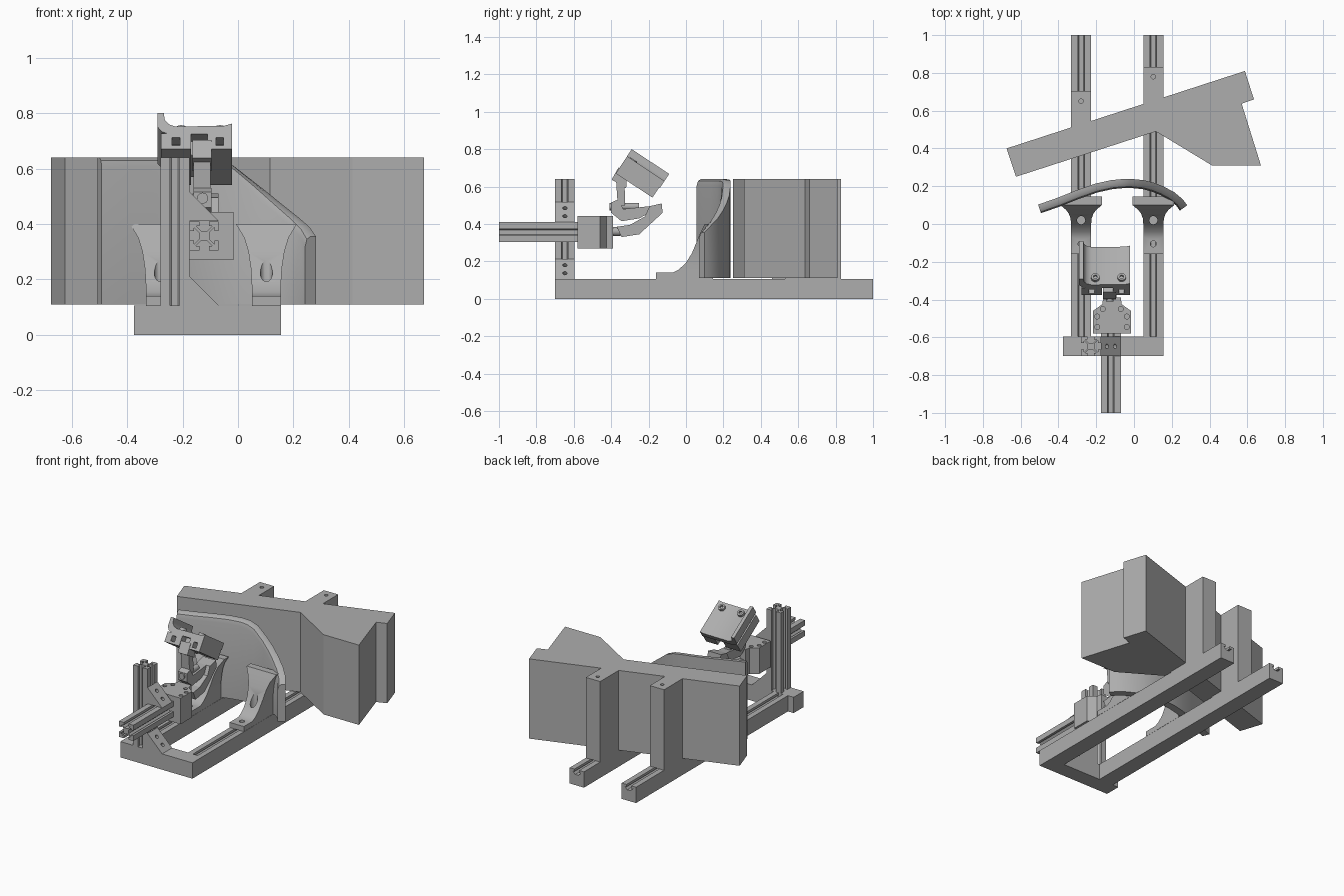
import bpy, bmesh, math
from mathutils import Matrix, Vector

if "Cube" in bpy.data.objects:
    bpy.data.objects.remove(bpy.data.objects["Cube"])

grey = bpy.data.materials.new("plain grey")
grey.use_nodes = True
grey.diffuse_color = (0.42, 0.42, 0.42, 1)
grey.node_tree.nodes["Principled BSDF"].inputs["Base Color"].default_value = (0.42, 0.42, 0.42, 1)


def finish(name, bm, matrix=None):
    bmesh.ops.recalc_face_normals(bm, faces=bm.faces)
    mesh = bpy.data.meshes.new(name)
    bm.to_mesh(mesh)
    bm.free()
    mesh.materials.append(grey)
    ob = bpy.data.objects.new(name, mesh)
    bpy.context.collection.objects.link(ob)
    if matrix:
        ob.matrix_world = matrix
    return ob


def loft(name, rings, matrix=None):
    """Skin a list of equal-length closed rings and cap both ends."""
    bm = bmesh.new()
    rows = [[bm.verts.new(p) for p in ring] for ring in rings]
    n = len(rows[0])
    for a, b in zip(rows, rows[1:]):
        for i in range(n):
            j = (i + 1) % n
            bm.faces.new((a[i], a[j], b[j], b[i]))
    bm.faces.new(rows[0])
    bm.faces.new(rows[-1])
    return finish(name, bm, matrix)


def prism(name, pts, axis, lo, hi, matrix=None):
    place = {"x": lambda a, b, t: (t, a, b),
             "y": lambda a, b, t: (a, t, b),
             "z": lambda a, b, t: (a, b, t)}[axis]
    return loft(name, [[place(a, b, t) for a, b in pts] for t in (lo, hi)], matrix)


def box(name, x0, x1, y0, y1, z0, z1, matrix=None):
    return prism(name, [(x0, y0), (x1, y0), (x1, y1), (x0, y1)], "z", z0, z1, matrix)


def rod(name, start, end, radius, sides=20):
    a, b = Vector(start), Vector(end)
    bm = bmesh.new()
    turn = (b - a).to_track_quat("Z", "Y").to_matrix().to_4x4()
    bmesh.ops.create_cone(bm, cap_ends=True, segments=sides, radius1=radius, radius2=radius,
                          depth=(b - a).length, matrix=Matrix.Translation((a + b) / 2) @ turn)
    return finish(name, bm)


def cut(ob, cutters):
    """Subtract the cutters, then discard them."""
    for c in cutters:
        m = ob.modifiers.new("hole", "BOOLEAN")
        m.operation, m.solver, m.object = "DIFFERENCE", "EXACT", c
    bpy.context.view_layer.update()
    deps = bpy.context.evaluated_depsgraph_get()
    mesh = bpy.data.meshes.new_from_object(ob.evaluated_get(deps))
    ob.modifiers.clear()
    ob.data = mesh
    for c in cutters:
        bpy.data.objects.remove(c)


def smooth(ob, angle=35):
    bpy.ops.object.select_all(action="DESELECT")
    ob.select_set(True)
    bpy.context.view_layer.objects.active = ob
    bpy.ops.object.shade_smooth_by_angle(angle=math.radians(angle))


H = 0.0525  # half width of the extruded bars


def slotted(cx, cy, sides):
    """Square bar section; T-slots start at the top and go clockwise."""
    slot = [(-.017, H), (-.017, H - .016), (-.03, H - .016), (-.012, H - .034)]
    slot += [(-a, b) for a, b in reversed(slot)]
    pts = []
    for k in range(4):
        side = [(-H, H)] + (slot if k in sides else [])
        c, s = math.cos(k * math.pi / 2), math.sin(k * math.pi / 2)
        pts += [(cx + a * c + b * s, cy - a * s + b * c) for a, b in side]
    return pts


# Base frame
for side, x in (("right", -.28), ("left", .1025)):
    prism(side + "_rail", slotted(x, H, [0]), "y", -.60, 1.0)
box("front_crossbar", -.375, .155, -.70, -.595, 0, .105)

# Rear columns with screw holes
for side, x, y0, y1, hole in (("right", -.28, .46, .705, .65), ("left", .1025, .53, .83, .78)):
    column = box(side + "_column", x - H, x + H, y0, y1, .105, .64)
    cut(column, [rod("drill", (x, hole, .58), (x, hole, .7), .012)])

# Large angled block
prism("angled_block", [(-.675, .40), (.587, .81), (.635, .66), (.57, .637), (.672, .31),
                       (.413, .31), (.116, .49), (-.625, .25)], "z", .11, .64)

# Curved shield with a sloping shoulder
spine = [(-.50, .08, .64), (-.40, .115, .64), (-.30, .155, .64), (-.20, .19, .64),
         (-.12, .208, .638), (-.07, .213, .632), (-.02, .215, .612), (.05, .208, .555),
         (.10, .195, .513), (.15, .175, .47), (.20, .148, .428), (.24, .115, .39), (.262, .085, .355)]
rings = []
for i, (x, y, top) in enumerate(spine):
    p, q = spine[max(i - 1, 0)], spine[min(i + 1, len(spine) - 1)]
    d = Vector((q[0] - p[0], q[1] - p[1])).normalized() * .024
    outline = [(-1, .11), (1, .11), (1, top), (0, top), (-.7, top - .01), (-1, top - .035)]
    rings.append([(x - d.y * s, y + d.x * s, z) for s, z in outline])
smooth(loft("curved_shield", rings))

# Flared shield feet: height, front edge, half width
for side, x in (("right", -.28), ("left", .1025)):
    rings = []
    for z, y, w in ((.106, -.16, .0525), (.14, -.16, .0525), (.1401, -.07, .0525), (.155, -.04, .0525),
                    (.19, -.003, .053), (.24, .03, .056), (.30, .055, .065), (.35, .075, .08), (.40, .10, .11)):
        rings.append([(x - w, y, z), (x + w, y, z), (x + w, .145, z), (x - w, .145, z)])
    foot = loft(side + "_shield_foot", rings)
    cut(foot, [rod("drill", (x, -.105, .09), (x, -.105, .2), .016),
               rod("drill", (x, .02, .13), (x, .02, .5), .022)])
    smooth(foot, 30)

# Post and cantilever arm
prism("post", slotted(-.228, -.6475, range(4)), "z", .105, .64)
prism("arm", slotted(-.122, .357, range(4)), "y", -1.0, -.56)

# Corner gussets with two screw holes each
for name, z in (("lower", .105), ("upper", .41)):
    gusset = prism(name + "_gusset", [(-.175, z), (-.068, z), (-.175, z + .107)], "y", -.70, -.595)
    drills = []
    for k in (.032, .075):
        p = Vector((-.175 + k, -.6475, z + .107 - k))
        n = Vector((.02, 0, .02))
        drills.append(rod("drill", p - n, p + n, .012))
    cut(gusset, drills)

# Holder on the arm end
holder = prism("arm_holder", [(-.217, -.58), (-.016, -.58), (-.016, -.46), (-.065, -.425), (-.07, -.39),
                              (-.163, -.39), (-.168, -.425), (-.217, -.46)], "z", .27, .443)
cut(holder, [rod("drill", (x, y, .40), (x, y, .5), .013)
             for x, y in ((-.195, -.49), (-.195, -.545), (-.038, -.49), (-.038, -.545), (-.165, -.45), (-.07, -.45))])

# Jointed clamp between holder and cradle
smooth(rod("joint_neck", (-.116, -.40, .36), (-.116, -.35, .36), .024))
prism("lower_jaw", [(-.37, .385), (-.345, .33), (-.25, .345), (-.125, .46), (-.13, .51),
                    (-.195, .495), (-.22, .44), (-.30, .395)], "x", -.165, -.07)
prism("upper_jaw", [(-.40, .515), (-.365, .53), (-.335, .48), (-.195, .495), (-.195, .46),
                    (-.25, .43), (-.345, .415), (-.40, .46)], "x", -.16, -.095)
smooth(rod("jaw_screw", (-.128, -.41, .493), (-.128, -.25, .493), .02))
prism("cradle_link", [(-.375, .65), (-.33, .66), (-.325, .50), (-.365, .50)], "x", -.16, -.10)

# Tilted cradle: local y runs along its length
tilt = Matrix.Translation((0, -.29, .80)) @ Matrix.Rotation(math.radians(-33.5), 4, "X")
tray = prism("cradle_tray", [(-.29, 0), (-.268, 0), (-.264, -.03), (-.25, -.048), (-.225, -.058),
                             (-.05, -.055), (-.022, -.045), (-.022, -.09), (-.25, -.09), (-.275, -.08),
                             (-.29, -.06)], "y", 0, .24, tilt)
smooth(tray, 40)
for side, x0, x1 in (("right", -.278, -.17), ("left", -.11, -.022)):
    leg = box(side + "_cradle_leg", x0, x1, 0, .235, -.155, -.089, tilt)
    mid = (x0 + x1) / 2
    cut(leg, [box("pocket", mid - .014, mid + .014, -.02, .05, -.14, -.105, tilt)])
box("cradle_bridge", -.172, -.108, .05, .19, -.15, -.089, tilt)
prism("cradle_heel", [(-.005, -.12), (.05, -.12), (.09, -.19), (.0, -.195)], "x", -.165, -.095, tilt)
for side, x in (("right", -.205), ("left", -.065)):
    a, b = tilt @ Vector((x, .04, -.062)), tilt @ Vector((x, .04, -.04))
    head = rod(side + "_cradle_screw", a, b, .022)
    smooth(head)
    cut(head, [rod("socket", tilt @ Vector((x, .04, -.052)), tilt @ Vector((x, .04, -.03)), .012, 6)])
